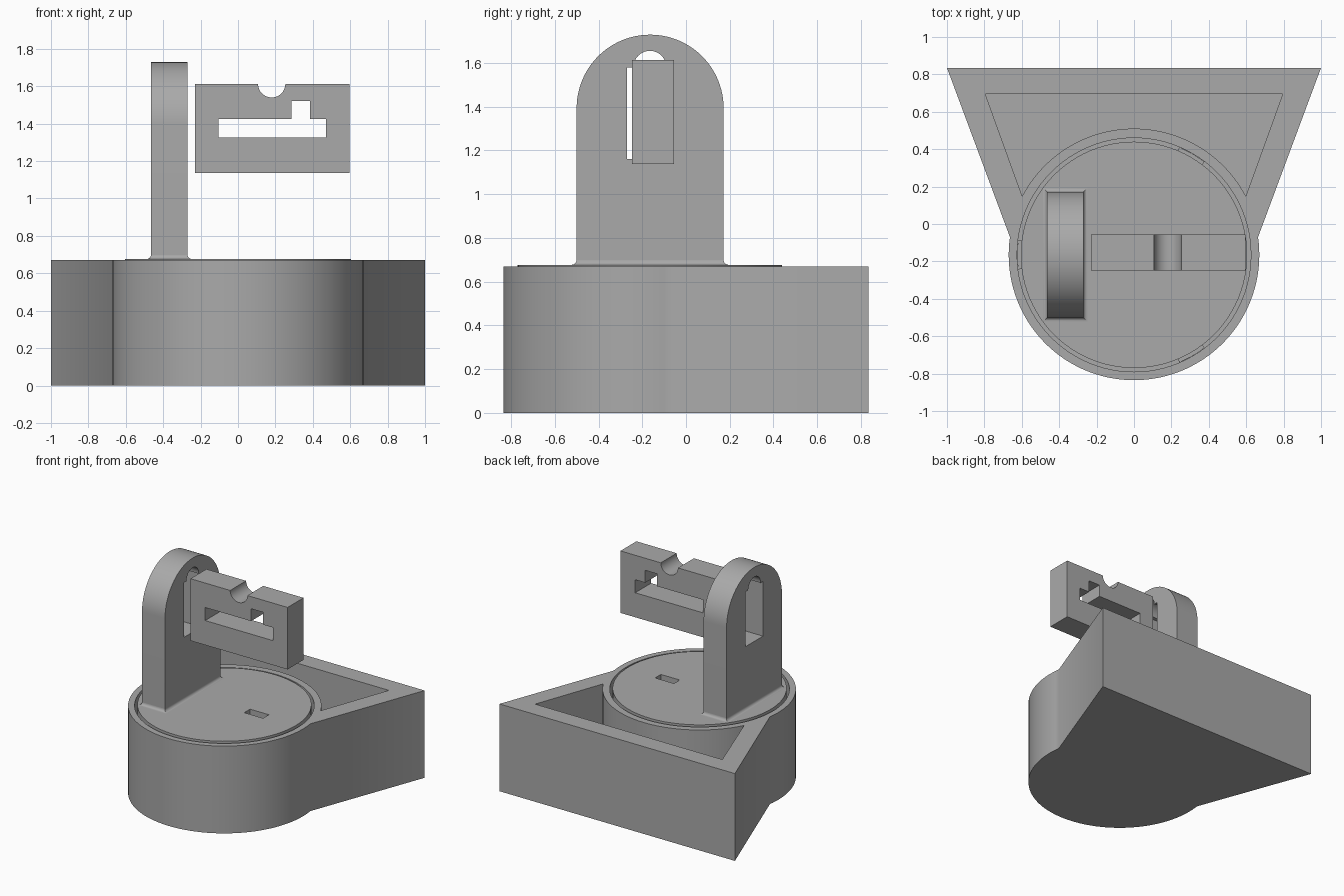
import bpy, bmesh
from math import cos, sin, pi, atan2
from mathutils import Vector

cube = bpy.data.objects.get("Cube")
if cube:
    bpy.data.objects.remove(cube, do_unlink=True)

grey = bpy.data.materials.new("grey plastic")
grey.use_nodes = True
GREY = (0.4, 0.4, 0.4, 1)
grey.diffuse_color = GREY
grey.node_tree.nodes["Principled BSDF"].inputs["Base Color"].default_value = GREY

CY = -0.165         # axis of the round housing
BASE_TOP = 0.67
LID_TOP = 0.677
FLOOR = 0.13


def arc(cx, cy, r, a0, a1, n=48):
    """Points along an arc, both ends included."""
    return [(cx + r * cos(a0 + (a1 - a0) * i / n),
             cy + r * sin(a0 + (a1 - a0) * i / n)) for i in range(n + 1)]


def circle(cx, cy, r, n=96):
    return arc(cx, cy, r, 0, 2 * pi, n)[:-1]


def rect(u0, u1, v0, v1):
    return [(u0, v0), (u1, v0), (u1, v1), (u0, v1)]


def prism(name, points, lo, hi, axis="z"):
    """Extrude a flat outline along the given axis."""
    place = {"z": lambda u, v, w: (u, v, w),
             "x": lambda u, v, w: (w, u, v),
             "y": lambda u, v, w: (u, w, v)}[axis]
    bm = bmesh.new()
    rings = [[bm.verts.new(place(u, v, w)) for u, v in points] for w in (lo, hi)]
    for ring in rings:
        bm.faces.new(ring)
    n = len(points)
    for i in range(n):
        j = (i + 1) % n
        bm.faces.new((rings[0][i], rings[0][j], rings[1][j], rings[1][i]))
    return finish(name, bm)


def finish(name, bm):
    bmesh.ops.recalc_face_normals(bm, faces=bm.faces)
    mesh = bpy.data.meshes.new(name)
    bm.to_mesh(mesh)
    bm.free()
    mesh.materials.append(grey)
    obj = bpy.data.objects.new(name, mesh)
    bpy.context.collection.objects.link(obj)
    return obj


def cut(obj, *cutters):
    """Subtract each cutter and throw it away."""
    for cutter in cutters:
        mod = obj.modifiers.new("cut", "BOOLEAN")
        mod.operation = "DIFFERENCE"
        mod.solver = "EXACT"
        mod.object = cutter
        bpy.context.view_layer.objects.active = obj
        bpy.ops.object.modifier_apply(modifier=mod.name)
        bpy.data.objects.remove(cutter, do_unlink=True)


# Housing: round front joined to a flared back
kink = atan2(0.095, 0.665)
outline = [(1, 0.835), (-1, 0.835)] + arc(0, CY, 0.67, pi - kink, 2 * pi + kink, 72)
housing = prism("housing", outline, 0, BASE_TOP)

# Back pocket with a wall curving around the round chamber
bend = atan2(0.315, 0.6)
pocket = [(0.795, 0.695), (-0.795, 0.695)] + arc(0, CY, 0.675, pi - bend, bend)
cut(housing,
    prism("pocket_cutter", pocket, FLOOR, 1),
    prism("chamber_cutter", circle(0, CY, 0.625), FLOOR, 1))

# Turntable with a small socket in its top
turntable = prism("turntable", circle(0, CY, 0.605), FLOOR, LID_TOP)
cut(turntable, prism("socket_cutter", rect(0.19, 0.35, -0.195, -0.125), 0.6, 1))

# Three clips spaced around the turntable rim
for i, angle in enumerate((pi / 3, pi, 5 * pi / 3)):
    half = 0.125
    clip = (arc(0, CY, 0.624, angle - half, angle + half, 8)
            + arc(0, CY, 0.6, angle + half, angle - half, 8))
    prism(f"clip_{i + 1}", clip, 0.5, 0.62)

# Upright with a rounded head and a keyed window
upright = prism("upright", [(-0.5, LID_TOP), (0.172, LID_TOP)]
                + arc(-0.164, 1.393, 0.336, 0, pi), -0.465, -0.27, "x")
window = ([(-0.27, 1.16), (-0.06, 1.16), (-0.06, 1.58)]
          + arc(CY, 1.58, 0.075, 0, pi, 24) + [(-0.27, 1.58)])
cut(upright, prism("window_cutter", window, -1, 0, "x"))

# Flared foot blending the upright into the turntable
bm = bmesh.new()
R = 0.022
previous = None
for i in range(7):
    a = i / 6 * pi / 2
    out, z = R * (1 - sin(a)), LID_TOP + R * (1 - cos(a))
    ring = [bm.verts.new((x, y, z)) for x, y in
            rect(-0.465 - out, -0.27 + out, -0.5 - out, 0.172 + out)]
    if previous:
        for k in range(4):
            m = (k + 1) % 4
            bm.faces.new((previous[k], previous[m], ring[m], ring[k]))
    else:
        bm.faces.new(ring)
    previous = ring
bm.faces.new(previous)
foot = finish("upright_foot", bm)

# Sliding bar with a stepped slot and a round notch on top
bar = prism("sliding_bar", rect(-0.23, 0.595, 1.137, 1.613), -0.248, -0.055, "y")
slot = [(-0.105, 1.325), (0.47, 1.325), (0.47, 1.425), (0.385, 1.425),
        (0.385, 1.52), (0.285, 1.52), (0.285, 1.425), (-0.105, 1.425)]
cut(bar,
    prism("slot_cutter", slot, -1, 1, "y"),
    prism("notch_cutter", circle(0.18, 1.613, 0.073, 48), -1, 1, "y"))

# Smooth the round walls, keep the edges sharp
bpy.ops.object.select_all(action="DESELECT")
for obj in (housing, turntable, upright, foot, bar):
    obj.select_set(True)
bpy.context.view_layer.objects.active = housing
bpy.ops.object.shade_smooth_by_angle(angle=0.5)
